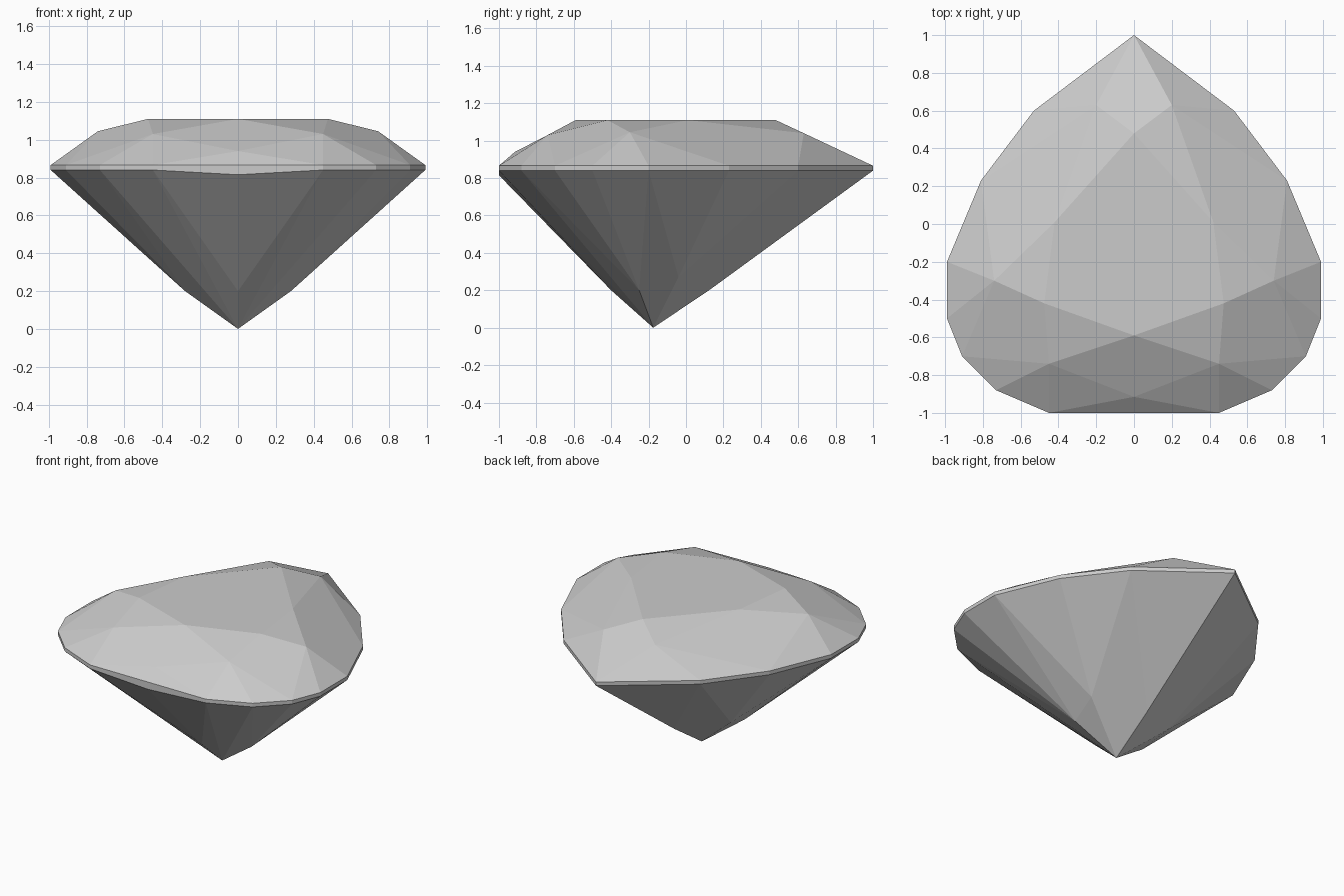
import bpy
import bmesh

default = bpy.data.objects.get("Cube")
if default:
    bpy.data.objects.remove(default, do_unlink=True)

GIRDLE_LOW, GIRDLE_HIGH, TABLE = 0.84, 0.866, 1.11

# Half outline of the pear-shaped girdle, tip to flat front
outline = [(0, 1), (0.53, 0.6), (0.81, 0.23), (0.99, -0.2),
           (0.99, -0.5), (0.91, -0.7), (0.73, -0.88), (0.45, -1)]
# Flat table on top
table = [(0, 0.48), (0.42, 0.01), (0.475, -0.42), (0, -0.59)]
# Corners between the table and the girdle
crown = [(0.2, 0.63, 1.04), (0.74, -0.3, 1.045),
         (0.45, -0.74, 1.03), (0, -0.915, 0.94)]
# Lower corners and the bottom point
pavilion = [(0, -1, 0.815), (0, -0.4, 0.2), (0.28, -0.25, 0.2),
            (0.32, -0.04, 0.27), (0, 0.13, 0.205), (0, -0.175, 0)]

points = crown + pavilion
points += [(x, y, TABLE) for x, y in table]
points += [(x, y, z) for x, y in outline for z in (GIRDLE_LOW, GIRDLE_HIGH)]

# Mirror the corners and wrap them in flat facets
bm = bmesh.new()
for x, y, z in points:
    for side in ((1, -1) if x else (1,)):
        bm.verts.new((side * x, y, z))
hull = bmesh.ops.convex_hull(bm, input=bm.verts[:])
loose = [v for v in bm.verts if not v.link_faces]
bmesh.ops.delete(bm, geom=loose, context='VERTS')
bmesh.ops.dissolve_limit(bm, angle_limit=0.02, verts=bm.verts[:], edges=bm.edges[:])
bmesh.ops.recalc_face_normals(bm, faces=bm.faces[:])

mesh = bpy.data.meshes.new("pear_cut_gem")
bm.to_mesh(mesh)
bm.free()

# Plain grey stone
colour = (0.6, 0.6, 0.6, 1)
stone = bpy.data.materials.new("grey_stone")
stone.use_nodes = True
stone.diffuse_color = colour
stone.node_tree.nodes["Principled BSDF"].inputs["Base Color"].default_value = colour
mesh.materials.append(stone)

gem = bpy.data.objects.new("pear_cut_gem", mesh)
bpy.context.collection.objects.link(gem)
